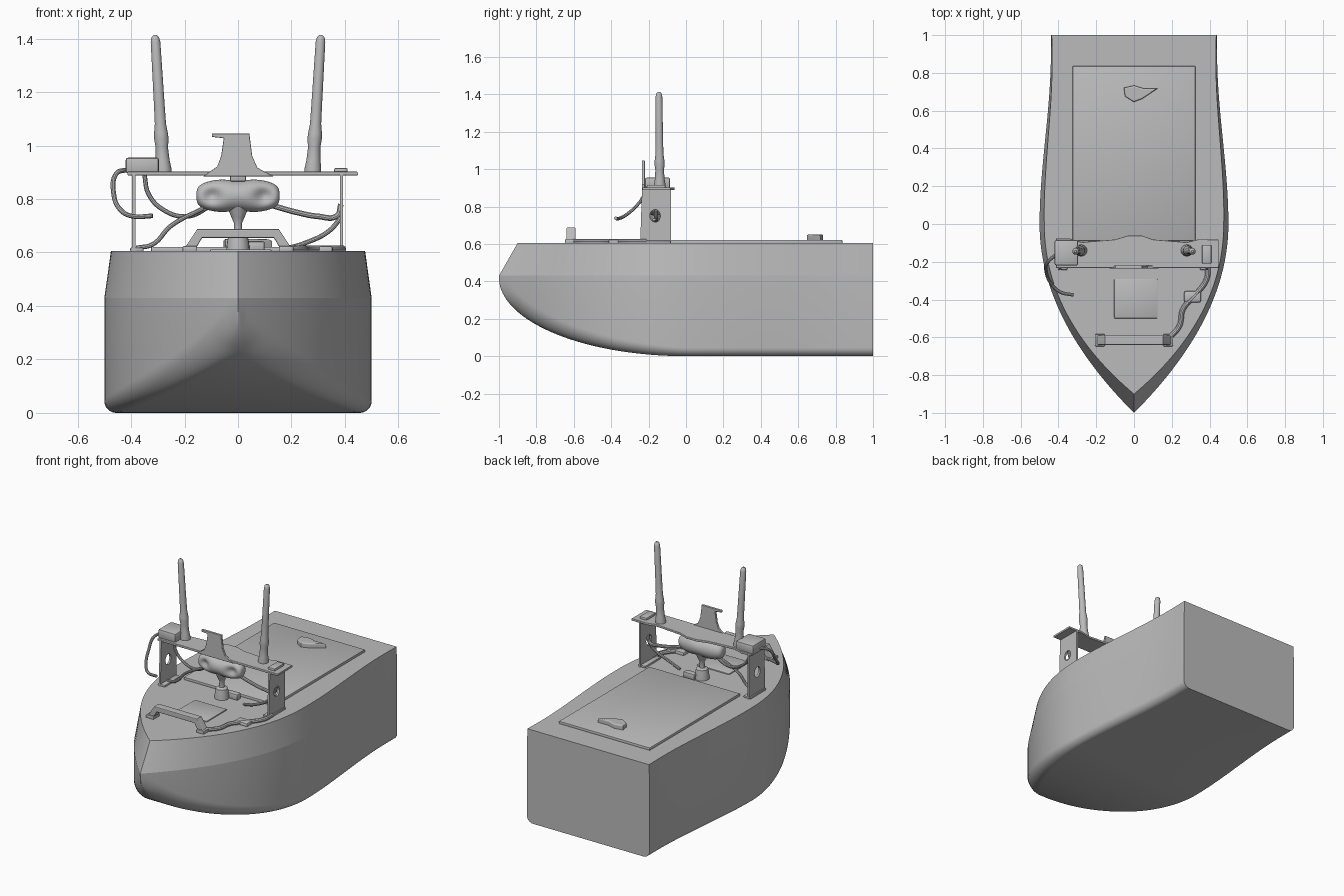
import bpy, bmesh, math
from mathutils import Matrix, Vector

if "Cube" in bpy.data.objects:
    bpy.data.objects.remove(bpy.data.objects["Cube"])

grey = bpy.data.materials.new("hull grey")
GREY = (0.5, 0.5, 0.5, 1)
grey.diffuse_color = GREY
grey.use_nodes = True
grey.node_tree.nodes["Principled BSDF"].inputs["Base Color"].default_value = GREY

DECK, CHINE = 0.605, 0.43


def finish(obj, smooth=True):
    """Apply the material and shading, turning curves into meshes."""
    bpy.ops.object.select_all(action="DESELECT")
    obj.select_set(True)
    bpy.context.view_layer.objects.active = obj
    if obj.type == "CURVE":
        bpy.ops.object.convert(target="MESH")
        obj = bpy.context.object
    obj.data.materials.clear()
    obj.data.materials.append(grey)
    if smooth:
        bpy.ops.object.shade_smooth_by_angle(angle=math.radians(35))
    return obj


def add(name, data):
    obj = bpy.data.objects.new(name, data)
    bpy.context.collection.objects.link(obj)
    return obj


def from_bmesh(name, bm, smooth=True):
    bmesh.ops.remove_doubles(bm, verts=bm.verts, dist=1e-5)
    bmesh.ops.recalc_face_normals(bm, faces=bm.faces)
    mesh = bpy.data.meshes.new(name)
    bm.to_mesh(mesh)
    bm.free()
    return finish(add(name, mesh), smooth)


def loft(name, rings, closed=True):
    """Skin a list of rings and cap both ends."""
    bm = bmesh.new()
    rows = [[bm.verts.new(p) for p in ring] for ring in rings]
    n = len(rows[0])
    for a, b in zip(rows, rows[1:]):
        for i in range(n if closed else n - 1):
            j = (i + 1) % n
            bm.faces.new((a[i], a[j], b[j], b[i]))
    bm.faces.new(rows[-1])
    bm.faces.new(rows[0])
    bmesh.ops.remove_doubles(bm, verts=bm.verts, dist=1e-5)
    bmesh.ops.dissolve_degenerate(bm, edges=bm.edges, dist=1e-5)
    return from_bmesh(name, bm)


def lathe(name, profile, base, top=None):
    """Turn (radius, height) points around an axis leaning from base to top."""
    lean = Vector(top) - Vector(base) if top else Vector((0, 0, 1))
    rings = [[Vector(base) + lean * h + Vector((r * math.cos(a), r * math.sin(a), 0))
              for a in (math.tau * k / 20 for k in range(20))] for r, h in profile]
    return loft(name, rings)


def plate(name, outlines, thickness, matrix, bevel=0.0):
    """Flat sheet from closed outlines; inner outlines become holes."""
    curve = bpy.data.curves.new(name, "CURVE")
    curve.dimensions, curve.fill_mode = "2D", "BOTH"
    curve.extrude, curve.bevel_depth = thickness / 2 - bevel, bevel
    for pts in outlines:
        s = curve.splines.new("POLY")
        s.points.add(len(pts) - 1)
        for p, (x, y) in zip(s.points, pts):
            p.co = (x, y, 0, 1)
        s.use_cyclic_u = True
    obj = add(name, curve)
    obj.matrix_world = matrix
    return finish(obj)


def box(name, centre, size, bevel=0.006):
    bm = bmesh.new()
    bmesh.ops.create_cube(bm, size=1, matrix=Matrix.Translation(centre) @ Matrix.Diagonal((*size, 1)))
    bmesh.ops.bevel(bm, geom=bm.edges[:], offset=bevel, segments=2, affect="EDGES", profile=0.5)
    return from_bmesh(name, bm)


def cable(name, pts, radius=0.009):
    curve = bpy.data.curves.new(name, "CURVE")
    curve.dimensions = "3D"
    curve.bevel_depth, curve.bevel_resolution, curve.use_fill_caps = radius, 3, True
    s = curve.splines.new("BEZIER")
    s.bezier_points.add(len(pts) - 1)
    for b, p in zip(s.bezier_points, pts):
        b.co = p
        b.handle_left_type = b.handle_right_type = "AUTO"
    return finish(add(name, curve))


# Hull: parabolic bow in plan, elliptical keel line, filleted bottom corners
def half_width(y):
    if y < 0:
        return 0.5 * (1 - y * y)
    t = min(y / 0.9, 1)
    return 0.5 - 0.06 * t * t * (3 - 2 * t)


def keel(y):
    return 0.42 * (1 - math.sqrt(max(0, 1 - min(y, 0) ** 2)))


stations = [-math.cos(math.pi / 2 * i / 40) for i in range(40)] + [i / 20 for i in range(21)]
lower, upper = [], []
for y in stations:
    w, k = half_width(y), keel(y)
    r = 0.045 + 0.06 * max(0, -y)
    rx, rz = min(r, w), min(r, (CHINE - k) * 0.9)
    side = [(w, CHINE)]
    for i in range(9):
        a = math.pi / 2 * i / 8
        side.append((w - rx + rx * math.cos(a), k + rz - rz * math.sin(a)))
    lower.append([(x, y, z) for x, z in side] + [(-x, y, z) for x, z in reversed(side)])
    bow = max(0, -y)
    wd, yd = w * (0.95 + 0.04 * max(0, y)), y + 0.1 * bow * bow
    upper.append([(w, y, CHINE), (wd, yd, DECK), (-wd, yd, DECK), (-w, y, CHINE)])
loft("lower_hull", lower)
loft("upper_hull_and_deck", upper)

# Deck hatch with its teardrop latch, and the low pad ahead of the mast
box("hatch_cover", (0, 0.373, DECK + 0.005), (0.65, 0.925, 0.022), 0.004)
latch = [(0.1, 0.71), (0.05, 0.71), (0, 0.725), (-0.045, 0.715), (-0.04, 0.68), (0, 0.655), (0.04, 0.67)]
plate("hatch_latch", [latch], 0.05, Matrix.Translation((0, 0, 0.625)), 0.008)
box("deck_pad", (0.01, -0.395, DECK), (0.23, 0.21, 0.014), 0.005)

# Bow grab handle
grip = [(-0.205, 0.6), (-0.15, 0.682), (0.15, 0.682), (0.205, 0.6),
        (0.172, 0.6), (0.137, 0.66), (-0.137, 0.66), (-0.172, 0.6)]
upright = Matrix.Rotation(math.pi / 2, 4, "X")
plate("bow_handle", [grip], 0.05, Matrix.Translation((0, -0.615, 0)) @ upright, 0.005)
for x in (-0.18, 0.18):
    box("handle_foot", (x, -0.615, 0.612), (0.055, 0.065, 0.025))

# Arch: two pierced side panels, a shaped top shelf and end tabs
hole = [(-0.165 + 0.028 * math.cos(math.tau * i / 20), 0.75 + 0.034 * math.sin(math.tau * i / 20))
        for i in range(20)]
panel = [(-0.245, 0.6), (-0.08, 0.6), (-0.08, 0.895), (-0.235, 0.895)]
sideways = Matrix(((0, 0, 1, 0), (1, 0, 0, 0), (0, 1, 0, 0), (0, 0, 0, 1)))
for side, x in (("right", -0.39), ("left", 0.387)):
    plate(side + "_arch_panel", [panel, hole], 0.012, Matrix.Translation((x, 0, 0)) @ sideways)
    box(side + "_panel_foot", (x * 0.97, -0.163, 0.611), (0.05, 0.16, 0.014), 0.004)
shelf = [(-0.41, -0.23), (0.445, -0.23), (0.445, -0.085), (0.34, -0.085), (0.28, -0.1), (0.1, -0.085),
         (0.04, -0.064), (-0.03, -0.064), (-0.1, -0.085), (-0.28, -0.1), (-0.34, -0.08), (-0.41, -0.08)]
plate("arch_shelf", [shelf], 0.014, Matrix.Translation((0, 0, 0.895)), 0.003)
box("junction_box", (-0.358, -0.152, 0.925), (0.125, 0.135, 0.06), 0.01)
box("shelf_tab", (0.385, -0.16, 0.906), (0.05, 0.1, 0.02))

# Pair of whip antennas leaning outward
whip = [(0.031, 0), (0.031, 0.04), (0.026, 0.1), (0.023, 0.19), (0.027, 0.25), (0.026, 0.29),
        (0.021, 0.36), (0.02, 0.5), (0.018, 0.95), (0.014, 0.985), (0.006, 1)]
for side, s in (("right", -1), ("left", 1)):
    lathe(side + "_antenna", whip, (s * 0.279, -0.14, 0.895), (s * 0.31, -0.145, 1.413))

# Sensor head: rounded two-lobed body with dished eyes
bm = bmesh.new()
bmesh.ops.create_uvsphere(bm, u_segments=48, v_segments=32, radius=1, matrix=Matrix.Rotation(math.pi / 2, 4, "Y"))
for v in bm.verts:
    x, y, z = v.co
    round_off = max(1e-6, math.hypot(y, z))
    fuller = round_off ** 0.55 / round_off
    waist = 1 - 0.14 * math.exp(-(x / 0.3) ** 2)
    y, z = y * fuller * 0.06, z * fuller * 0.065 * waist
    if y < 0:
        y += 0.03 * math.exp(-((abs(x) - 0.62) / 0.2) ** 2 - (z / 0.028) ** 2)
    v.co = (x * 0.155, y - 0.165, z + 0.812)
from_bmesh("sensor_head", bm)
lathe("sensor_pedestal", [(0.044, 0.6), (0.042, 0.63), (0.036, 0.668), (0.016, 0.675), (0.015, 0.71),
                          (0.024, 0.73), (0.04, 0.77)], (0, -0.165, 0))
box("sensor_hanger", (0, -0.165, 0.88), (0.06, 0.05, 0.03))

# Flared fin on the front edge of the shelf, with a top lip
fin = [(-0.12, 0.888), (-0.075, 0.92), (-0.06, 0.96), (-0.05, 1.03), (-0.095, 1.035), (-0.095, 1.042),
       (0.04, 1.042), (0.05, 0.96), (0.07, 0.915), (0.12, 0.888)]
plate("shelf_fin", [fin], 0.016, Matrix.Translation((0, -0.228, 0)) @ upright, 0.003)

# Cables looping from the arch to the sensor and the deck
cable("loose_cable", [(-0.41, -0.16, 0.91), (-0.455, -0.2, 0.895), (-0.465, -0.25, 0.82),
                      (-0.435, -0.32, 0.755), (-0.39, -0.36, 0.735), (-0.32, -0.376, 0.737)])
cable("upper_cable", [(-0.35, -0.16, 0.89), (-0.335, -0.16, 0.82), (-0.28, -0.16, 0.76),
                      (-0.19, -0.16, 0.735), (-0.1, -0.16, 0.775)])
cable("lower_cable", [(-0.38, -0.18, 0.617), (-0.32, -0.18, 0.63), (-0.25, -0.18, 0.7), (-0.13, -0.17, 0.765)])
cable("left_cable", [(0.13, -0.16, 0.775), (0.22, -0.16, 0.75), (0.3, -0.16, 0.735),
                     (0.37, -0.16, 0.737), (0.385, -0.16, 0.78)], 0.011)
cable("left_drop_cable", [(0.385, -0.17, 0.73), (0.34, -0.18, 0.68), (0.25, -0.19, 0.635), (0.17, -0.18, 0.612)])
cable("deck_cable", [(0.39, -0.21, 0.612), (0.385, -0.29, 0.613), (0.33, -0.37, 0.613),
                     (0.26, -0.45, 0.613), (0.24, -0.54, 0.612), (0.19, -0.6, 0.614)], 0.014)
box("deck_cable_clip", (0.31, -0.385, 0.61), (0.09, 0.06, 0.03), 0.01)
box("deck_fitting", (0.06, -0.13, 0.622), (0.08, 0.04, 0.04), 0.008)
